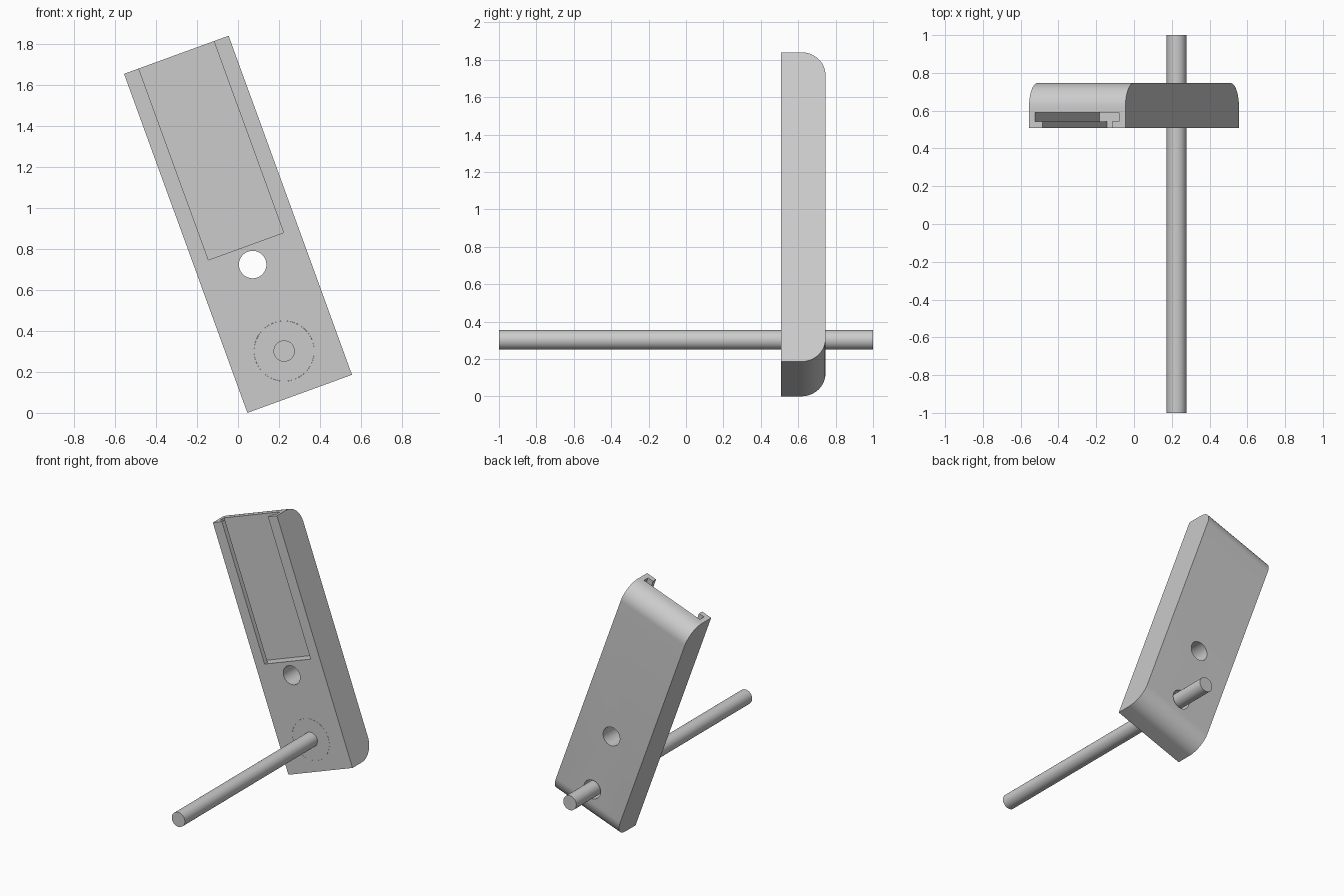
import bpy
import bmesh
from math import sin, cos, pi, radians
from mathutils import Matrix, Vector

old = bpy.data.objects.get("Cube")
if old:
    bpy.data.objects.remove(old, do_unlink=True)

WIDTH, LENGTH = 0.543, 1.76
FRONT, BACK = 0.508, 0.746
ROUND = 0.13
PIN_Z, HOLE_Z, SLOT_Z = 0.222, 0.671, 0.766
TILT = Matrix.Translation((0.301, 0, 0.093)) @ Matrix.Rotation(radians(-20), 4, 'Y')

grey = bpy.data.materials.new("light grey")
grey.use_nodes = True
grey.diffuse_color = (0.6, 0.6, 0.6, 1)
grey.node_tree.nodes["Principled BSDF"].inputs["Base Color"].default_value = (0.6, 0.6, 0.6, 1)


def extrude(name, points, direction):
    """Solid made by sweeping a closed outline along a direction."""
    bm = bmesh.new()
    face = bm.faces.new([bm.verts.new(p) for p in points])
    swept = bmesh.ops.extrude_face_region(bm, geom=[face], use_keep_orig=True)
    moved = [v for v in swept["geom"] if isinstance(v, bmesh.types.BMVert)]
    bmesh.ops.translate(bm, verts=moved, vec=direction)
    bmesh.ops.recalc_face_normals(bm, faces=bm.faces)
    mesh = bpy.data.meshes.new(name)
    bm.to_mesh(mesh)
    bm.free()
    mesh.materials.append(grey)
    obj = bpy.data.objects.new(name, mesh)
    bpy.context.collection.objects.link(obj)
    return obj


def rod(name, z, radius, y0, y1, sides=48):
    """Cylinder running front to back."""
    ring = [(radius * cos(2 * pi * i / sides), y0, z + radius * sin(2 * pi * i / sides))
            for i in range(sides)]
    return extrude(name, ring, Vector((0, y1 - y0, 0)))


def cut(target, cutter):
    """Subtract the cutter, then discard it."""
    mod = target.modifiers.new("cut", 'BOOLEAN')
    mod.operation = 'DIFFERENCE'
    mod.solver = 'EXACT'
    mod.object = cutter
    bpy.context.view_layer.objects.active = target
    bpy.ops.object.modifier_apply(modifier=mod.name)
    bpy.data.objects.remove(cutter, do_unlink=True)


# Body: side outline with both back ends rounded
steps = 16
arc = [(ROUND * cos(pi / 2 * i / steps), ROUND * sin(pi / 2 * i / steps)) for i in range(steps + 1)]
side = [(FRONT, LENGTH), (FRONT, 0)]
side += [(BACK - ROUND + c, ROUND - s) for c, s in reversed(arc)]
side += [(BACK - ROUND + c, LENGTH - ROUND + s) for c, s in arc]
body = extrude("body", [(-WIDTH / 2, y, z) for y, z in side], Vector((WIDTH, 0, 0)))

# T-shaped slot, open at the front and the top end
half = [(0.195, FRONT - 0.1), (0.195, 0.543), (0.237, 0.543), (0.237, 0.59)]
tee = half + [(-x, y) for x, y in reversed(half)]
cut(body, extrude("slot_cutter", [(x, y, SLOT_Z) for x, y in tee], Vector((0, 0, LENGTH))))

# Through hole, pin clearance hole and recess for the hub
cut(body, rod("hole_cutter", HOLE_Z, 0.067, FRONT - 0.1, BACK + 0.1))
cut(body, rod("clearance_cutter", PIN_Z, 0.067, FRONT - 0.1, BACK + 0.1))
cut(body, rod("recess_cutter", PIN_Z, 0.147, FRONT - 0.1, FRONT + 0.12))

# Flush hub disc and the long pin through it
hub = rod("hub_disc", PIN_Z, 0.1465, FRONT, FRONT + 0.12)
pin = rod("pin", PIN_Z, 0.052, -1, 1)

# Tilt the assembly and shade it
bpy.ops.object.select_all(action='DESELECT')
for obj in (body, hub, pin):
    obj.data.transform(TILT)
    obj.select_set(True)
bpy.context.view_layer.objects.active = body
bpy.ops.object.shade_smooth_by_angle(angle=radians(30))
